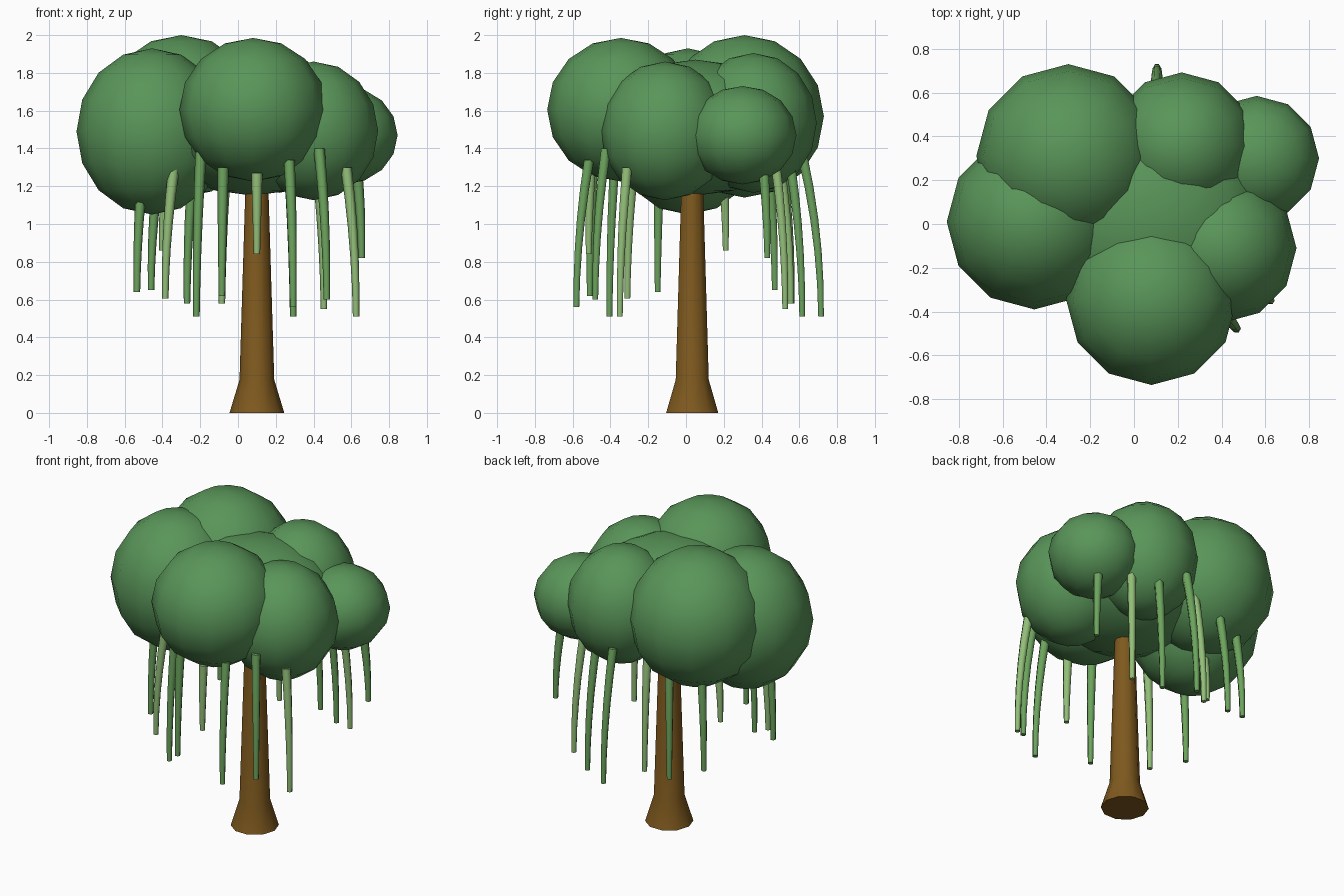
import bpy, bmesh
from math import sin, cos, pi, radians

if "Cube" in bpy.data.objects:
    bpy.data.objects.remove(bpy.data.objects["Cube"])


def material(name, rgb):
    m = bpy.data.materials.new(name)
    m.diffuse_color = (*rgb, 1)
    m.use_nodes = True
    m.node_tree.nodes["Principled BSDF"].inputs["Base Color"].default_value = m.diffuse_color
    return m


LEAF = material("leaf_green", (0.10, 0.30, 0.10))
BARK = material("bark_brown", (0.21, 0.10, 0.013))
VINE = material("vine_green", (0.15, 0.37, 0.11))
PALE = material("pale_vine_green", (0.29, 0.52, 0.19))


def tube(name, rings, sides, mat):
    """Capped tube through horizontal rings (x, y, z, radius), bottom first."""
    bm = bmesh.new()
    loops = []
    for x, y, z, r in rings:
        loops.append([bm.verts.new((x + r * cos(2 * pi * i / sides),
                                    y + r * sin(2 * pi * i / sides), z))
                      for i in range(sides)])
    for a, b in zip(loops, loops[1:]):
        for i in range(sides):
            j = (i + 1) % sides
            bm.faces.new((a[i], a[j], b[j], b[i]))
    bm.faces.new(loops[0][::-1])
    bm.faces.new(loops[-1])
    me = bpy.data.meshes.new(name)
    bm.to_mesh(me)
    bm.free()
    ob = bpy.data.objects.new(name, me)
    bpy.context.collection.objects.link(ob)
    me.materials.append(mat)
    bpy.ops.object.select_all(action='DESELECT')
    ob.select_set(True)
    bpy.context.view_layer.objects.active = ob
    bpy.ops.object.shade_smooth_by_angle(angle=radians(62))
    return ob


# Trunk with flared foot
TX, TY = 0.10, 0.033
tube("trunk", [(TX, TY, 0, 0.145), (TX, TY, 0.175, 0.092), (TX, TY, 1.35, 0.056)], 10, BARK)

# Crown clumps: x, y, z, horizontal radius, vertical radius
CLUMPS = {
    "centre": (0.08, 0.05, 1.51, 0.53, 0.36),
    "left": (-0.455, 0.01, 1.49, 0.40, 0.44),
    "back_left": (-0.30, 0.31, 1.57, 0.42, 0.43),
    "front": (0.08, -0.345, 1.605, 0.39, 0.38),
    "back_right": (0.218, 0.357, 1.535, 0.335, 0.37),
    "right": (0.56, 0.30, 1.47, 0.285, 0.26),
    "front_right": (0.40, -0.11, 1.493, 0.342, 0.367),
}
for name, (x, y, z, r, rz) in CLUMPS.items():
    bpy.ops.mesh.primitive_uv_sphere_add(segments=12, ring_count=8, radius=1, location=(x, y, z))
    ob = bpy.context.object
    ob.name = "crown_" + name
    ob.scale = (r, r, rz)
    ob.data.materials.append(LEAF)
    bpy.ops.object.shade_smooth()

# Hanging vines: tip x, y, z, top z, inward lean at the top, pale or not
VINES = [
    (-0.535, -0.15, 0.64, 1.25, 0.03, 0), (-0.46, 0.47, 0.65, 1.28, 0.05, 0),
    (-0.385, -0.31, 0.605, 1.29, 0.055, 1), (-0.27, 0.56, 0.58, 1.30, 0.06, 0),
    (-0.22, -0.405, 0.51, 1.38, 0.04, 0), (-0.085, -0.51, 0.62, 1.30, 0.02, 0),
    (-0.085, 0.555, 0.58, 1.36, 0.07, 1), (0.10, -0.515, 0.84, 1.27, 0.01, 1),
    (0.292, -0.58, 0.56, 1.34, 0.07, 0), (0.292, 0.615, 0.51, 1.34, 0.07, 0),
    (0.455, 0.525, 0.55, 1.36, 0.07, 1), (0.47, -0.48, 0.60, 1.40, 0.07, 0),
    (0.625, -0.35, 0.51, 1.30, 0.065, 1), (0.655, 0.43, 0.82, 1.26, 0.03, 0),
    (0.105, 0.715, 0.51, 1.37, 0.10, 0), (-0.40, 0.21, 0.86, 1.25, 0.03, 1),
]
for n, (x, y, z, top, lean, pale) in enumerate(VINES):
    dx, dy = TX - x, TY - y
    d = (dx * dx + dy * dy) ** 0.5
    rings = []
    for i in range(6):
        t = i / 5
        s = lean * t * t / d
        rings.append((x + dx * s, y + dy * s, z + (top - z) * t, 0.017 + 0.013 * t))
    tube(f"vine_{n + 1}", rings, 6, PALE if pale else VINE)
